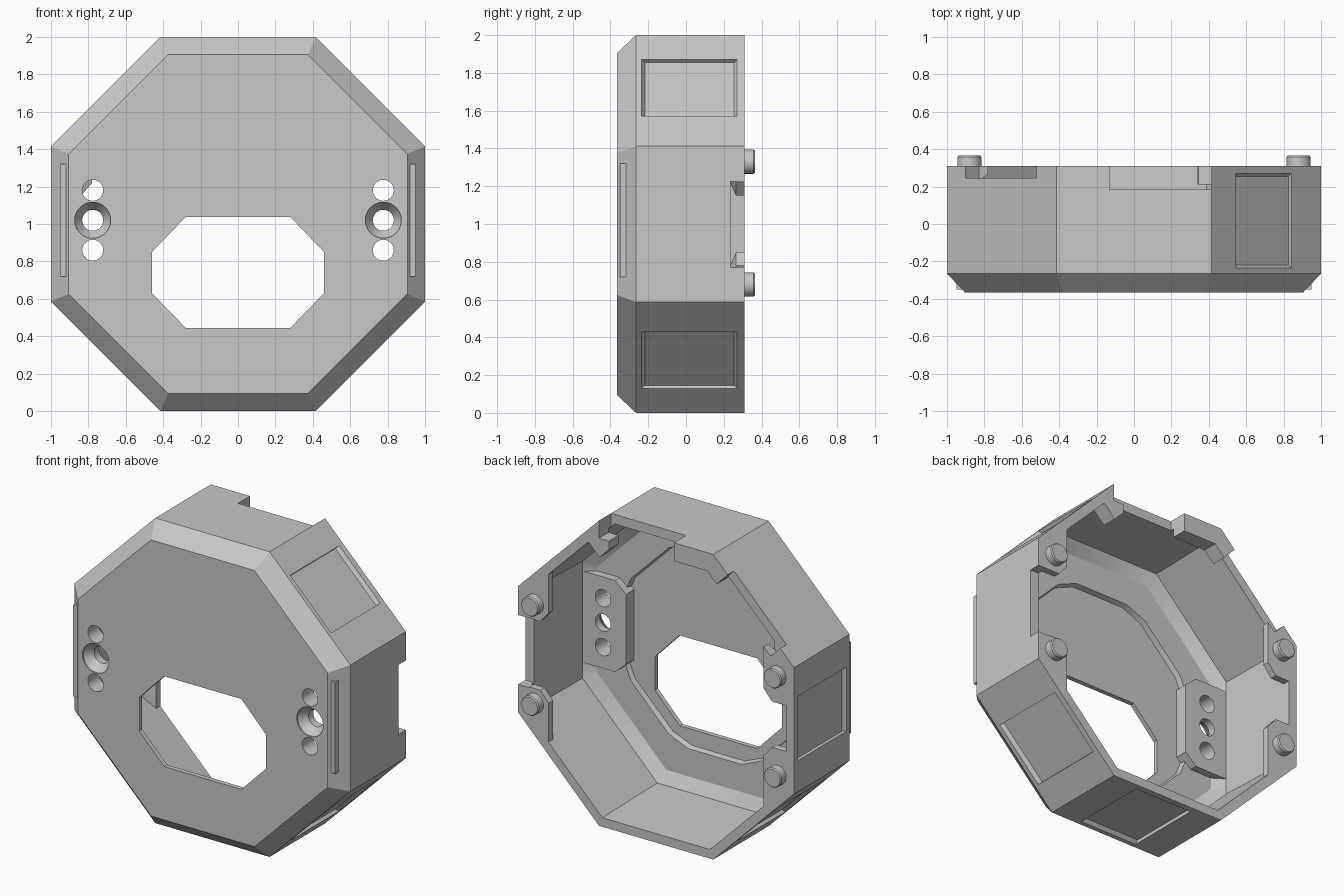
import bpy, bmesh, math
from mathutils import Matrix, Vector

cube = bpy.data.objects.get("Cube")
if cube:
    bpy.data.objects.remove(cube, do_unlink=True)

grey = bpy.data.materials.new("light grey")
grey.use_nodes = True
grey.diffuse_color = (0.58, 0.58, 0.58, 1)
grey.node_tree.nodes["Principled BSDF"].inputs["Base Color"].default_value = (0.58, 0.58, 0.58, 1)

CENTRE = Vector((0, 0, 1))
BACK = 0.31
T = math.tan(math.pi / 8)


def octagon(a, clip=0.0):
    """Corners (x, z) of a flat-topped octagon with apothem a, optionally with clipped corners."""
    r = a / math.cos(math.pi / 8)
    pts = [Vector((r * math.cos(math.pi / 8 + i * math.pi / 4),
                   1 + r * math.sin(math.pi / 8 + i * math.pi / 4))) for i in range(8)]
    if not clip:
        return pts
    return [p.lerp(pts[(i + d) % 8], clip) for i, p in enumerate(pts) for d in (-1, 1)]


def loft(name, rings):
    """Closed solid through rings given as (y, outline of x, z points)."""
    bm = bmesh.new()
    loops = [[bm.verts.new((x, y, z)) for x, z in outline] for y, outline in rings]
    n = len(loops[0])
    for a, b in zip(loops, loops[1:]):
        for i in range(n):
            bm.faces.new((a[i], a[(i + 1) % n], b[(i + 1) % n], b[i]))
    bm.faces.new(loops[0])
    bm.faces.new(loops[-1])
    bmesh.ops.recalc_face_normals(bm, faces=bm.faces)
    mesh = bpy.data.meshes.new(name)
    bm.to_mesh(mesh)
    bm.free()
    mesh.materials.append(grey)
    obj = bpy.data.objects.new(name, mesh)
    bpy.context.collection.objects.link(obj)
    return obj


def prism(name, y0, y1, outline):
    return loft(name, [(y0, outline), (y1, outline)])


def rect(x0, x1, z0, z1):
    return [(x0, z0), (x1, z0), (x1, z1), (x0, z1)]


def disc(x, z, r, n=32):
    return [(x + r * math.cos(2 * math.pi * i / n), z + r * math.sin(2 * math.pi * i / n))
            for i in range(n)]


def mirrored(points, sx, sz=1):
    return [(sx * x, 1 + sz * (z - 1)) for x, z in points]


def combine(target, tool, operation):
    mod = target.modifiers.new("combine", "BOOLEAN")
    mod.operation = operation
    mod.solver = "EXACT"
    mod.object = tool
    bpy.context.view_layer.objects.active = target
    bpy.ops.object.modifier_apply(modifier=mod.name)
    bpy.data.objects.remove(tool, do_unlink=True)


# Octagonal housing with a chamfered front
housing = loft("housing", [(-0.365, octagon(0.905)), (-0.265, octagon(1)), (BACK, octagon(1))])

# Hollow inside with a chamfered ledge and a sunken floor
cavity = loft("cavity", [(-0.30, octagon(0.85)), (-0.25, octagon(0.925)),
                         (BACK + 0.05, octagon(0.942))])
combine(housing, cavity, "DIFFERENCE")
floor = loft("floor_cut", [(-0.335, octagon(0.66, 0.15)), (-0.25, octagon(0.68, 0.15))])
combine(housing, floor, "DIFFERENCE")

# Corner pads that carry the pegs, tapering into the wall
for sx, low in ((1, 1.225), (-1, 1.15)):
    pad = [Vector(p) for p in ((0.78, low + 0.07), (0.84, low), (0.97, low), (0.97, 1.40),
                               (0.78, 1.59))]
    root = [p.lerp(pad[3], 0.85) for p in pad]
    for sz in (1, -1):
        tool = loft("corner_pad", [(0.17, mirrored(root, sx, sz)), (0.265, mirrored(pad, sx, sz)),
                                   (BACK, mirrored(pad, sx, sz))])
        combine(housing, tool, "UNION")

# Thick lips at the upper corners of the rim
lip = [(-0.13, 1.97), (-0.40, 1.97), (-0.50, 1.87), (-0.44, 1.81), (-0.37, 1.88), (-0.13, 1.88)]
tab = [(0.41, 1.97), (0.34, 1.88), (0.34, 1.83), (0.41, 1.76), (0.51, 1.86)]
for outline in (lip, tab):
    combine(housing, prism("rim_lip", 0.21, BACK, outline), "UNION")

# Screw brackets on either side of the floor
bracket = [(0.95, 0.72), (0.95, 1.32), (0.69, 1.32), (0.61, 1.25), (0.61, 0.79), (0.69, 0.72)]
for sx in (1, -1):
    combine(housing, prism("bracket", -0.35, -0.25, mirrored(bracket, sx)), "UNION")

# Front window
window = [(0.28, 0.445), (0.46, 0.63), (0.46, 0.85), (0.28, 1.037)]
window += [(-x, z) for x, z in reversed(window)]
combine(housing, prism("window_cut", -0.5, -0.2, window), "DIFFERENCE")

# Screw holes, the middle one countersunk
for x in (-0.777, 0.777):
    for z in (0.86, 1.02, 1.18):
        combine(housing, prism("hole_cut", -0.5, -0.1, disc(x, z, 0.056)), "DIFFERENCE")
    sink = loft("countersink_cut", [(-0.40, disc(x, 1.02, 0.096)), (-0.355, disc(x, 1.02, 0.096)),
                                    (-0.30, disc(x, 1.02, 0.056))])
    combine(housing, sink, "DIFFERENCE")

# Notches in the back rim: top, right side and upper left slope
combine(housing, prism("top_notch", 0.185, 0.5, rect(-0.13, T, 1.885, 2.1)), "DIFFERENCE")
combine(housing, prism("side_notch", 0.235, 0.5, rect(0.92, 1.1, 0.77, 1.225)), "DIFFERENCE")
slope = [(-0.93, 1.544), (-0.55, 1.924), (-0.45, 1.824), (-0.83, 1.444)]
combine(housing, prism("slope_notch", 0.245, 0.5, slope), "DIFFERENCE")

# Shallow label recesses, tapered at their ends, on five outer sides
for angle, shift in ((45, 0.02), (-45, -0.02), (-90, 0), (-135, 0), (180, 0)):
    cut = prism("recess_cut", -0.24, 0.275, rect(0.978, 1.005, shift - 0.21, shift + 0.21))
    for v in cut.data.vertices:
        if v.co.x < 1:
            v.co.y += 0.022 if v.co.y < 0 else -0.022
    cut.data.transform(Matrix.Translation(CENTRE) @ Matrix.Rotation(math.radians(-angle), 4, "Y"))
    combine(housing, cut, "DIFFERENCE")

# Locating pegs on the pads
for side, x in (("left", 0.88), ("right", -0.88)):
    for level, z in (("upper", 1.33), ("lower", 0.68)):
        peg = loft(f"{side}_{level}_peg", [(0.29, disc(x, z, 0.064)), (0.357, disc(x, z, 0.064)),
                                           (0.365, disc(x, z, 0.058))])
        peg.select_set(True)

# Smooth round parts, keep edges sharp
housing.select_set(True)
bpy.context.view_layer.objects.active = housing
bpy.ops.object.shade_smooth_by_angle(angle=math.radians(25))
